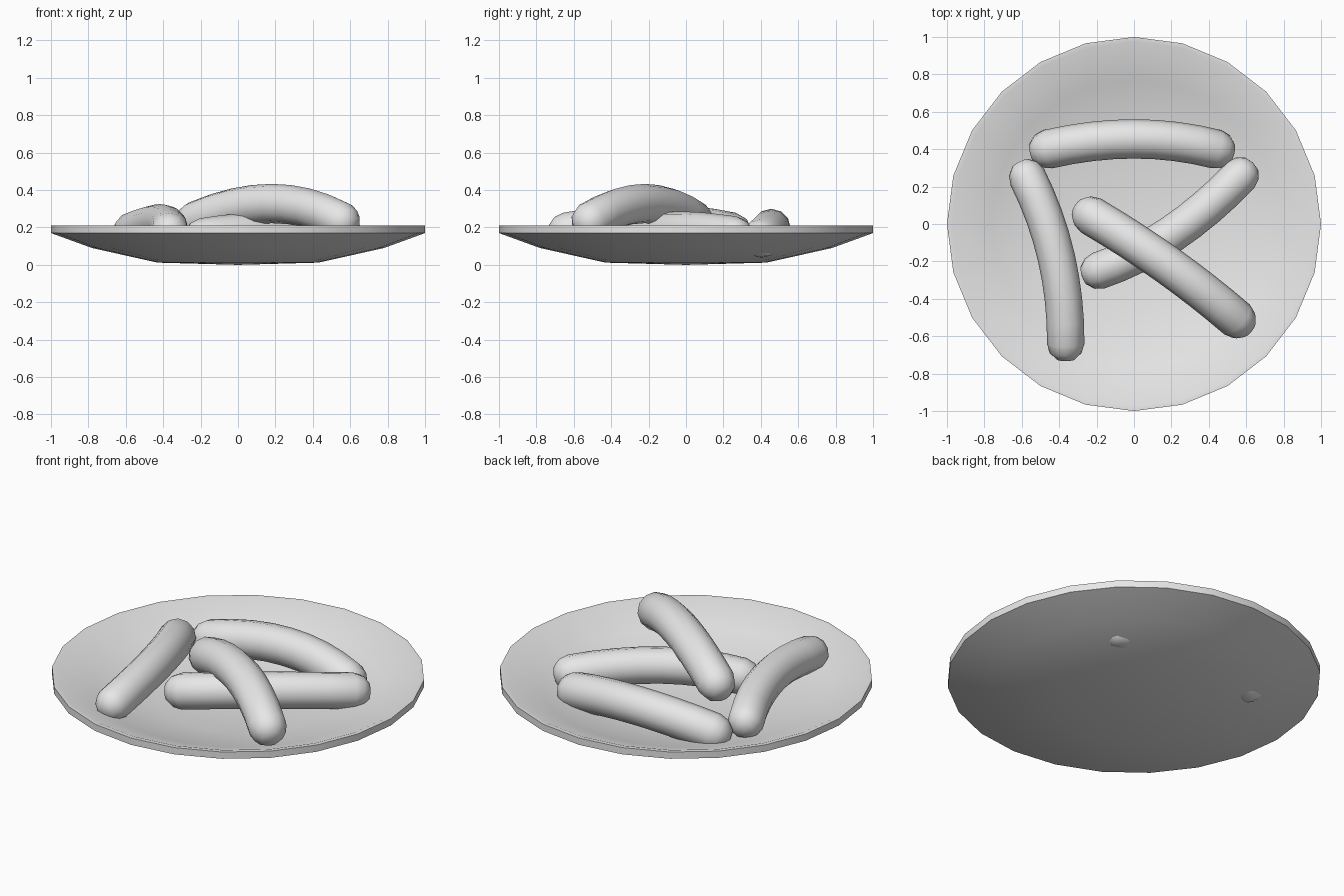
import bpy
import bmesh
import math
from mathutils import Vector

cube = bpy.data.objects.get("Cube")
if cube:
    bpy.data.objects.remove(cube, do_unlink=True)

# One plain grey for everything
grey = bpy.data.materials.new("light_grey")
grey.use_nodes = True
grey.diffuse_color = (0.8, 0.8, 0.8, 1)
grey.node_tree.nodes["Principled BSDF"].inputs["Base Color"].default_value = (0.8, 0.8, 0.8, 1)


def finish(name, bm, angle):
    """Turn a bmesh into a smooth-shaded object."""
    bmesh.ops.recalc_face_normals(bm, faces=bm.faces)
    mesh = bpy.data.meshes.new(name)
    bm.to_mesh(mesh)
    bm.free()
    mesh.materials.append(grey)
    obj = bpy.data.objects.new(name, mesh)
    bpy.context.collection.objects.link(obj)
    bpy.ops.object.select_all(action="DESELECT")
    obj.select_set(True)
    bpy.context.view_layer.objects.active = obj
    bpy.ops.object.shade_smooth_by_angle(angle=math.radians(angle))
    return obj


def bridge(bm, rings):
    """Skin a list of vertex rings and close both ends with fans."""
    for a, b in zip(rings, rings[1:]):
        for i in range(len(a)):
            j = (i + 1) % len(a)
            bm.faces.new((a[i], a[j], b[j], b[i]))


def fan(bm, ring, point):
    tip = bm.verts.new(point)
    for i in range(len(ring)):
        bm.faces.new((ring[i], ring[(i + 1) % len(ring)], tip))


# Plate: one closed profile from the underside over the rim to the inside
def build_plate(sides=24):
    profile = [(0.43, 0.012), (0.78, 0.09), (1.0, 0.17), (1.0, 0.21),
               (0.975, 0.21), (0.77, 0.13), (0.43, 0.055)]
    bm = bmesh.new()
    rings = []
    for r, z in profile:
        angles = [2 * math.pi * i / sides for i in range(sides)]
        rings.append([bm.verts.new((r * math.cos(a), r * math.sin(a), z)) for a in angles])
    bridge(bm, rings)
    fan(bm, rings[0], (0, 0, 0))
    fan(bm, rings[-1], (0, 0, 0.04))
    finish("plate", bm, 50)


# Sausage: round section swept along a parabola, with domed ends
def build_sausage(name, start, middle, end, radius, sides=12, steps=8):
    start, middle, end = Vector(start), Vector(middle), Vector(end)
    handle = 2 * middle - (start + end) / 2

    def point(t):
        return start * (1 - t) ** 2 + handle * 2 * t * (1 - t) + end * t * t

    def tangent(t):
        return ((handle - start) * (1 - t) + (end - handle) * t).normalized()

    # each station: centre, direction, radius
    dome = [(0.85, 0.5), (0.5, 0.85)]
    stations = [(start - tangent(0) * radius * d, tangent(0), radius * s) for d, s in dome]
    stations += [(point(i / steps), tangent(i / steps), radius) for i in range(steps + 1)]
    stations += [(end + tangent(1) * radius * d, tangent(1), radius * s) for d, s in reversed(dome)]

    bm = bmesh.new()
    rings = []
    for centre, direction, r in stations:
        side = direction.cross(Vector((0, 0, 1))).normalized()
        up = side.cross(direction)
        ring = []
        for i in range(sides):
            a = 2 * math.pi * i / sides
            ring.append(bm.verts.new(centre + side * r * math.cos(a) + up * r * math.sin(a)))
        rings.append(ring)
    bridge(bm, rings)
    fan(bm, rings[0], start - tangent(0) * radius * 0.95)
    fan(bm, rings[-1], end + tangent(1) * radius * 0.95)
    finish(name, bm, 60)


build_plate()
build_sausage("back_sausage", (-0.46, 0.40, 0.14), (0, 0.455, 0.195), (0.44, 0.40, 0.14), 0.105)
build_sausage("right_sausage", (-0.57, 0.25, 0.18), (-0.415, -0.18, 0.225), (-0.365, -0.64, 0.18), 0.1)
build_sausage("lower_sausage", (-0.19, -0.25, 0.15), (0.2, -0.055, 0.185), (0.57, 0.26, 0.16), 0.1)
build_sausage("top_sausage", (-0.23, 0.045, 0.235), (0.18, -0.22, 0.328), (0.55, -0.51, 0.235), 0.105)
